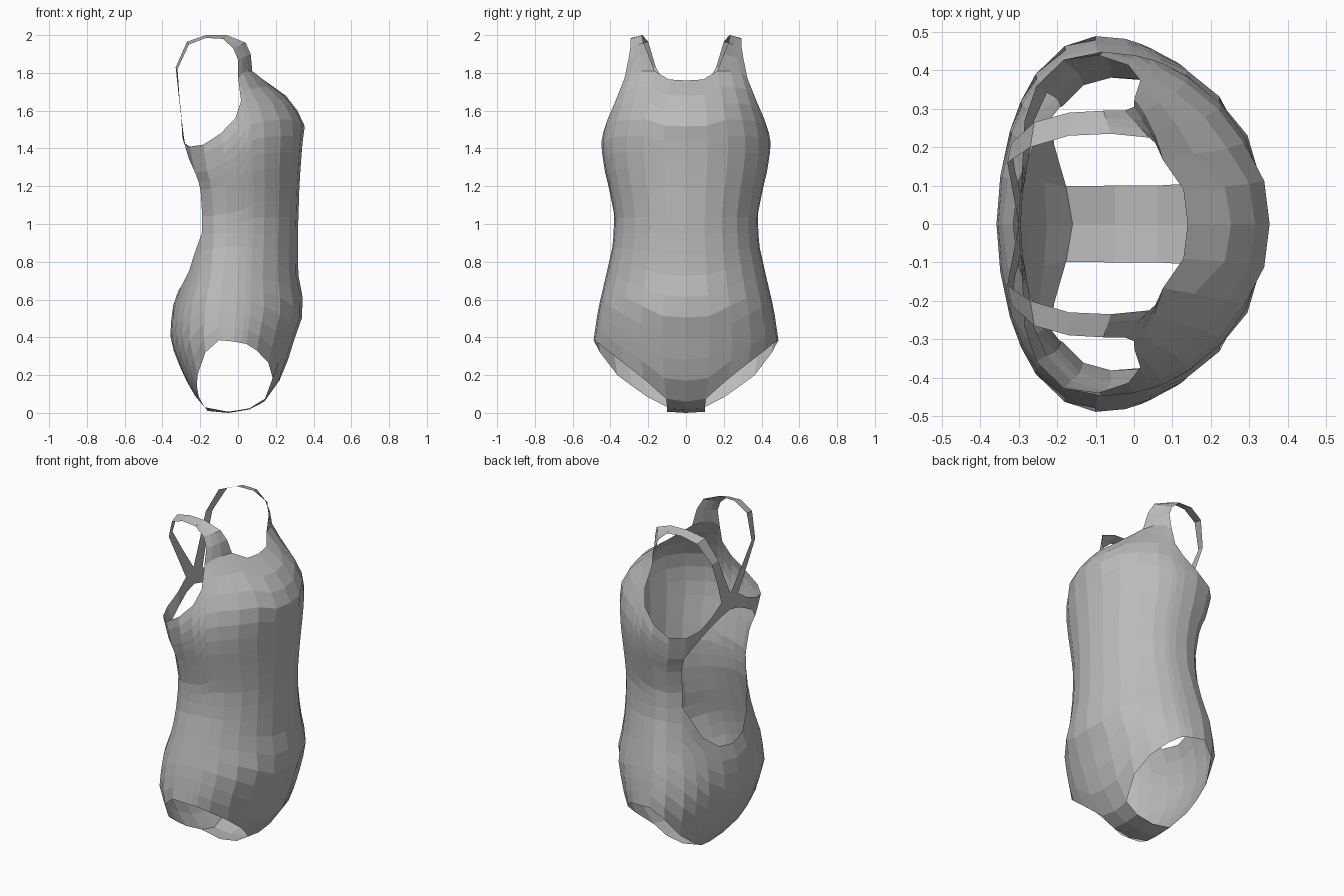
import bpy
import bmesh
from math import sin, cos, radians
from mathutils import Vector

cube = bpy.data.objects.get("Cube")
if cube:
    bpy.data.objects.remove(cube, do_unlink=True)

fabric = bpy.data.materials.new("grey_fabric")
fabric.use_nodes = True
GREY = (0.5, 0.5, 0.5, 1)
fabric.diffuse_color = GREY
fabric.node_tree.nodes["Principled BSDF"].inputs["Base Color"].default_value = GREY

# Body sections: height, chest x, back x, side x, half width, back roundness
SECTIONS = [
    (0, .06, -.15, -.08, .36, 1), (.06, .14, -.21, -.1, .40, 1),
    (.2, .24, -.29, -.1, .455, 1), (.38, .295, -.36, -.1, .49, 1),
    (.55, .355, -.35, -.1, .465, 1), (.72, .32, -.29, -.08, .425, 1),
    (.9, .315, -.275, -.06, .385, .95), (1.05, .32, -.265, -.06, .38, .9),
    (1.2, .325, -.27, -.06, .41, .8), (1.28, .33, -.31, -.07, .43, .8),
    (1.42, .34, -.345, -.08, .45, .8), (1.53, .355, -.34, -.1, .43, .8),
    (1.66, .28, -.3, -.1, .385, .8), (1.76, .14, -.25, -.08, .35, .8),
    (1.82, .085, -.2, -.05, .33, .8),
]
# Columns from chest to back: angle, leg edge, waist or back-opening edge, top edge
COLUMNS = [
    (0, .06, .95, 1.76), (15, .075, .95, 1.765), (30, .18, .95, 1.81),
    (45, .265, .95, 1.81), (60, .33, .95, 1.80), (70, .365, .95, 1.77),
    (74, .37, .95, 1.65), (80, .378, .95, 1.56), (90, .385, .95, 1.48),
    (108, .32, .95, 1.42), (127, .2, .95, 1.41),
    (139, .14, .85, 0), (150, .085, .75, 0), (165, .03, .67, 0), (180, .01, .65, 0),
]
LOW_ROWS, TOP_ROWS = 8, 10


def body_point(angle, z):
    """Point on the torso at an angle measured from the chest."""
    for a, b in zip(SECTIONS, SECTIONS[1:]):
        if z <= b[0]:
            break
    t = (z - a[0]) / (b[0] - a[0])
    front, back, side, half, power = [p + (q - p) * t for p, q in zip(a[1:], b[1:])]
    c = cos(radians(angle))
    if c > 0:
        x = side + (front - side) * c ** .93
    else:
        x = side + (back - side) * abs(c) ** power
    y = 0 if angle in (0, 180) else half * sin(radians(angle))
    return Vector((x, y, z))


bm = bmesh.new()


def column(angle, z0, z1, rows):
    return [bm.verts.new(body_point(angle, z0 + (z1 - z0) * i / rows))
            for i in range(rows + 1)]


def blend(a, b, steps):
    a, b = Vector(a), Vector(b)
    return [bm.verts.new(a.lerp(b, i / steps)) for i in range(steps + 1)]


def skin(lines):
    """Join neighbouring rows of vertices with quads."""
    for a, b in zip(lines, lines[1:]):
        for i in range(len(a) - 1):
            bm.faces.new((a[i], b[i], b[i + 1], a[i + 1]))


# Hips and torso
lower = [column(a, lo, mid, LOW_ROWS) for a, lo, mid, hi in COLUMNS]
skin(lower)
upper = []
for (a, lo, mid, hi), low in zip(COLUMNS, lower):
    if hi:
        upper.append([low[-1]] + column(a, mid, hi, TOP_ROWS)[1:])
skin(upper)

# Crotch strip
strip = [[lower[0][0], lower[1][0]]]
for x, z in ((.06, .018), (-.05, 0)):
    strip.append(blend((x, 0, z), (x, .1, z + .006), 1))
strip.append([lower[-1][0], lower[-2][0]])
skin(strip)

# Back band above the opening
band = [upper[-1][-4:]]
for low, high in (((-.26, .27, 1.345), (-.285, .27, 1.43)),
                  ((-.275, .17, 1.40), (-.29, .17, 1.47)),
                  ((-.29, .08, 1.44), (-.295, .08, 1.53)),
                  ((-.295, 0, 1.46), (-.30, 0, 1.56))):
    band.append(blend(low, high, 3))
skin(band)

# Shoulder strap, each pair is inner edge and outer edge
STRAP = [
    ((.067, .2, 1.90), (0, .305, 1.87)),
    ((.04, .225, 1.96), (-.025, .295, 1.93)),
    ((-.06, .235, 2.0), (-.08, .295, 1.98)),
    ((-.17, .23, 2.0), (-.17, .29, 1.985)),
    ((-.27, .20, 1.965), (-.26, .265, 1.95)),
    ((-.33, .16, 1.83), (-.32, .21, 1.82)),
    ((-.315, .08, 1.69), (-.31, .14, 1.67)),
    ((-.30, 0, 1.56), (-.295, .08, 1.53)),
]
strap = [[upper[i][-1] for i in range(2, 6)]]
strap += [blend(inner, outer, 3) for inner, outer in STRAP]
skin(strap)

# Weld the seams and face everything outward
bmesh.ops.remove_doubles(bm, verts=bm.verts[:], dist=.001)
bmesh.ops.recalc_face_normals(bm, faces=bm.faces[:])
chest = max(bm.faces, key=lambda f: f.calc_center_median().x)
if chest.normal.x < 0:
    bmesh.ops.reverse_faces(bm, faces=bm.faces[:])

mesh = bpy.data.meshes.new("swimsuit")
bm.to_mesh(mesh)
bm.free()
mesh.materials.append(fabric)
suit = bpy.data.objects.new("swimsuit", mesh)
bpy.context.collection.objects.link(suit)

# Other half
mirror = suit.modifiers.new("mirror", 'MIRROR')
mirror.use_axis = (False, True, False)
mirror.use_clip = True
mirror.merge_threshold = .001
